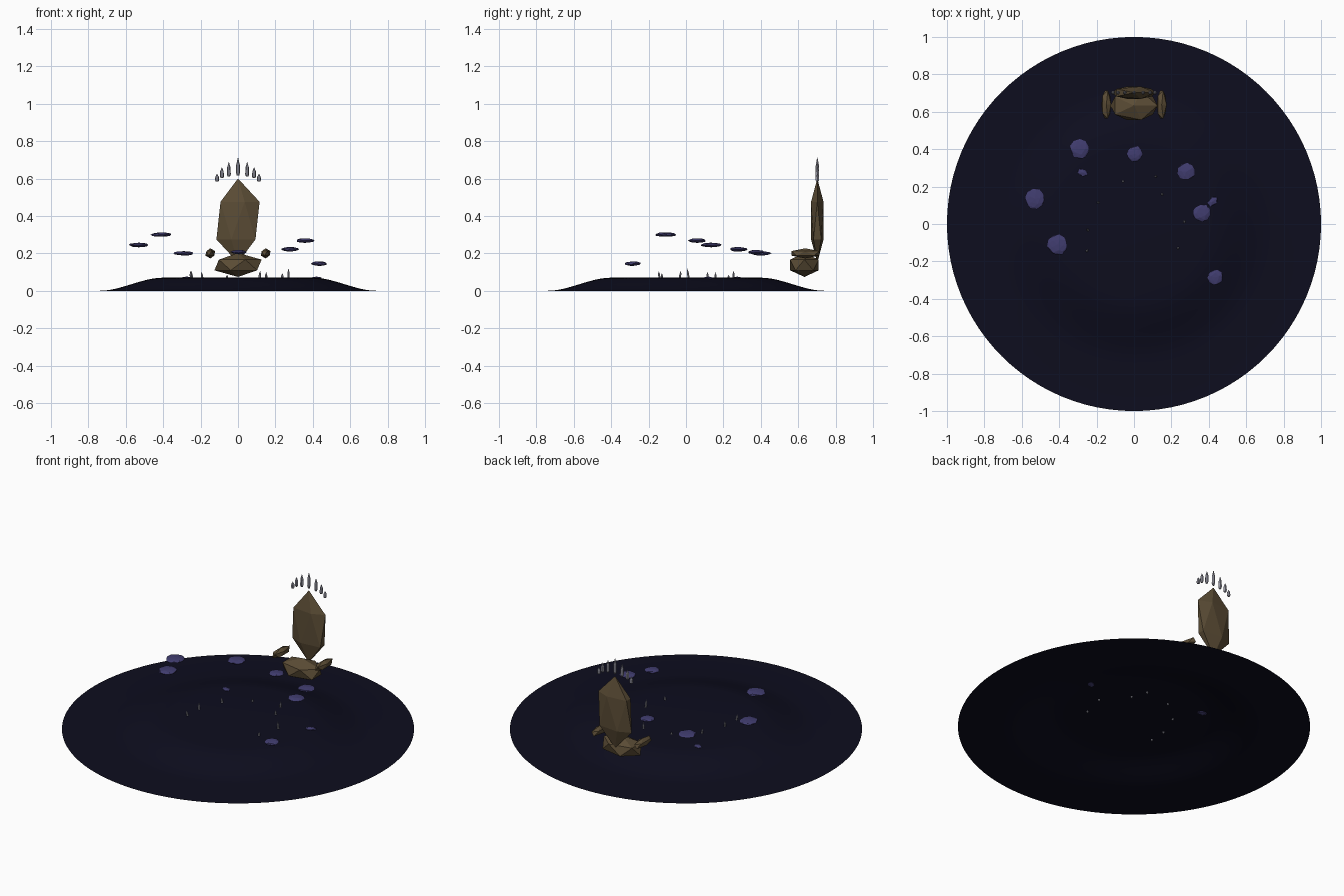
import bpy, bmesh, math, random
from mathutils import Matrix, Vector, Euler

random.seed(4)
if "Cube" in bpy.data.objects:
    bpy.data.objects.remove(bpy.data.objects["Cube"], do_unlink=True)


def material(name, rgb):
    m = bpy.data.materials.new(name)
    m.use_nodes = True
    m.diffuse_color = (*rgb, 1)
    bsdf = next(n for n in m.node_tree.nodes if n.type == 'BSDF_PRINCIPLED')
    bsdf.inputs["Base Color"].default_value = (*rgb, 1)
    bsdf.inputs["Roughness"].default_value = 0.9
    return m


NIGHT = material("midnight_ground", (0.004, 0.004, 0.013))
BROWN = material("brown_stone", (0.105, 0.073, 0.036))
PURPLE = material("purple_rock", (0.052, 0.046, 0.16))
BONE = material("pale_grey", (0.32, 0.32, 0.38))


def finish(name, bm, mat):
    bmesh.ops.recalc_face_normals(bm, faces=bm.faces)
    mesh = bpy.data.meshes.new(name)
    bm.to_mesh(mesh)
    bm.free()
    mesh.materials.append(mat)
    ob = bpy.data.objects.new(name, mesh)
    bpy.context.collection.objects.link(ob)
    return ob


def stone(name, loc, size, mat, turn=0, detail=1, jitter=0):
    """Faceted boulder squashed to the given half sizes."""
    bm = bmesh.new()
    bmesh.ops.create_icosphere(bm, subdivisions=detail, radius=1)
    for v in bm.verts:
        v.co *= 1 + random.uniform(-jitter, jitter)
    bm.transform(Matrix.LocRotScale(Vector(loc), Euler((0, 0, turn)), Vector(size)))
    return finish(name, bm, mat)


def spike(name, base, height, radius, lean=(0, 0)):
    """Six-sided shard with a long point."""
    bm = bmesh.new()
    rings = []
    for z, r in ((0, 0.6), (0.15, 1), (0.6, 0.9)):
        rings.append([bm.verts.new((r * radius * math.cos(a * math.pi / 3),
                                    r * radius * math.sin(a * math.pi / 3),
                                    z * height)) for a in range(6)])
    tip = bm.verts.new((0, 0, height))
    bm.faces.new(rings[0])
    for i in range(6):
        j = (i + 1) % 6
        for lo, hi in zip(rings, rings[1:]):
            bm.faces.new((lo[i], lo[j], hi[j], hi[i]))
        bm.faces.new((rings[-1][i], rings[-1][j], tip))
    bm.transform(Matrix.LocRotScale(Vector(base), Euler((*lean, 0)), None))
    return finish(name, bm, BONE)


# Ground: wide thin disc rising to a flat plateau
SEG, TOP, INNER, OUTER = 96, 0.07, 0.4, 0.74
bm = bmesh.new()
radii = [INNER + (OUTER - INNER) * i / 12 for i in range(13)] + [1.0]
previous = None
for r in radii:
    t = min(1, (r - INNER) / (OUTER - INNER))
    z = TOP * (1 - t * t * (3 - 2 * t))
    ring = [bm.verts.new((r * math.cos(2 * math.pi * i / SEG),
                          r * math.sin(2 * math.pi * i / SEG), z)) for i in range(SEG)]
    if previous is None:
        bm.faces.new(ring)
    else:
        for i in range(SEG):
            j = (i + 1) % SEG
            bm.faces.new((previous[i], ring[i], ring[j], previous[j]))
    previous = ring
ground = finish("ground", bm, NIGHT)
if ground.data.polygons[0].normal.z < 0:
    ground.data.flip_normals()
for p in ground.data.polygons:
    p.use_smooth = True

# Stone throne
stone("throne_seat", (0, 0.633, 0.138), (0.141, 0.09, 0.064), BROWN)
stone("throne_back", (0, 0.702, 0.375), (0.129, 0.039, 0.225), BROWN)
for side, x in (("left", 0.148), ("right", -0.148)):
    stone(side + "_armrest", (x, 0.638, 0.2), (0.029, 0.088, 0.027), BROWN)

# Crown of shards above the throne back, tallest in the middle
crown = [(0, 0.615, 0.1), (0.049, 0.61, 0.08), (0.086, 0.602, 0.06), (0.112, 0.584, 0.042)]
for i, (x, z, h) in enumerate(crown):
    for s in ((1, -1) if i else (1,)):
        spike(f"crown_shard_{i}_{'left' if s > 0 else 'right'}",
              (x * s, 0.702, z), h, 0.0105)

# Floating rocks
floating = [(-0.29, 0.40, 0.2, 0.053), (0.005, 0.375, 0.207, 0.043),
            (0.28, 0.28, 0.222, 0.047), (-0.53, 0.135, 0.245, 0.055),
            (-0.41, -0.11, 0.3, 0.056), (0.36, 0.06, 0.268, 0.048),
            (0.435, -0.285, 0.145, 0.042)]
for i, (x, y, z, r) in enumerate(floating):
    stone(f"floating_rock_{i}", (x, y, z), (r, r, 0.012), PURPLE, i * 0.9, 2, 0.09)

# Flat rocks resting on the plateau
stone("ground_rock_left", (0.42, 0.12, 0.068), (0.036, 0.022, 0.008), PURPLE, 0.7)
stone("ground_rock_right", (-0.275, 0.275, 0.068), (0.033, 0.021, 0.008), PURPLE, -0.35)

# Small shards scattered in a ring on the plateau
shards = [(-0.06, 0.23, 0.085), (0.115, 0.255, 0.108), (0.15, 0.16, 0.1),
          (-0.19, 0.115, 0.102), (0.27, 0.015, 0.12), (-0.245, -0.035, 0.11),
          (-0.25, -0.14, 0.107), (0.235, -0.13, 0.095)]
for i, (x, y, top) in enumerate(shards):
    lean = (random.uniform(-0.2, 0.2), random.uniform(-0.2, 0.2))
    spike(f"ground_shard_{i}", (x, y, 0.06), top - 0.06, 0.0065, lean)
